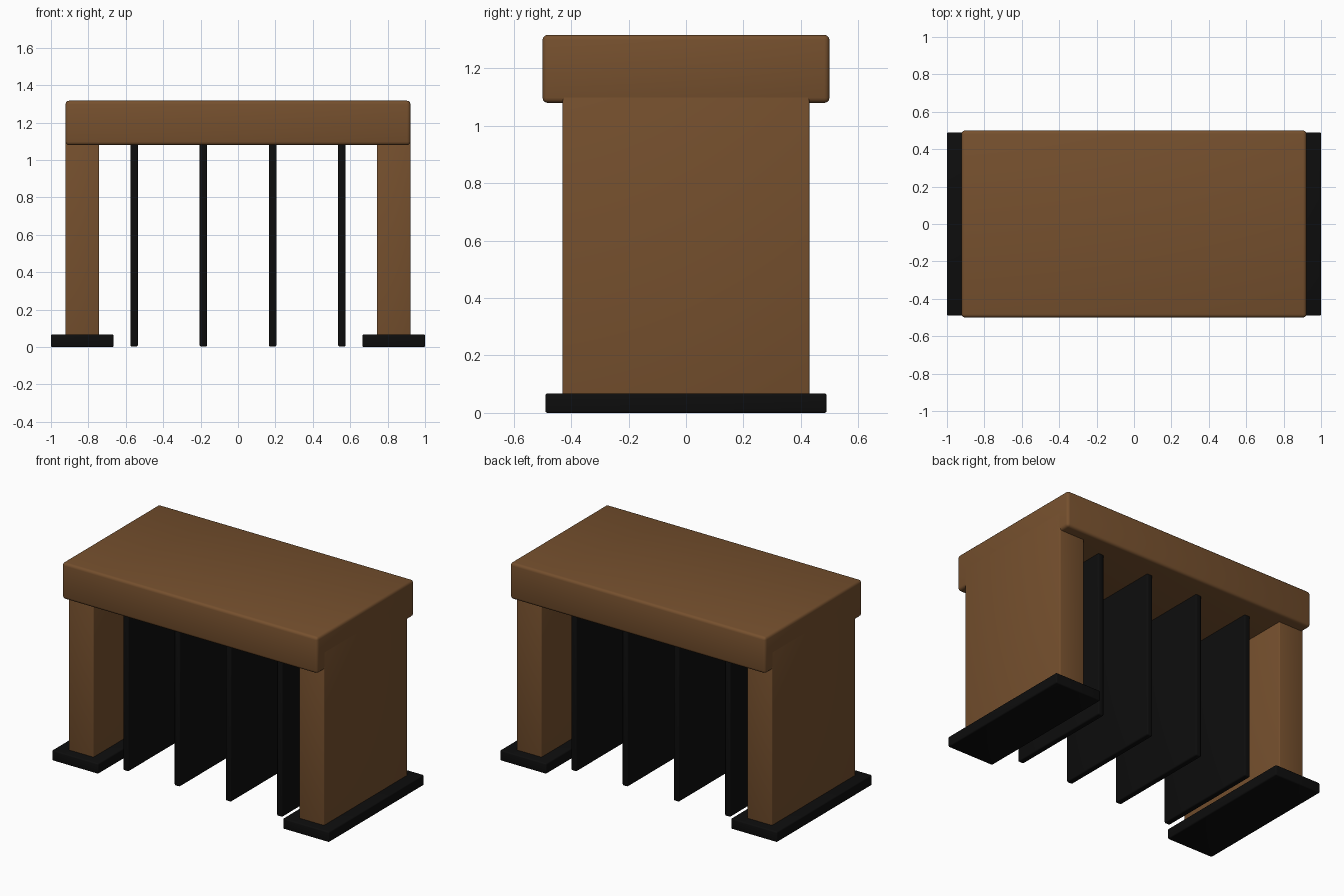
import bpy
import math

cube = bpy.data.objects.get("Cube")
if cube:
    bpy.data.objects.remove(cube, do_unlink=True)


def make_material(name, rgb):
    mat = bpy.data.materials.new(name)
    mat.use_nodes = True
    color = (*rgb, 1.0)
    mat.diffuse_color = color
    bsdf = next(n for n in mat.node_tree.nodes if n.type == "BSDF_PRINCIPLED")
    bsdf.inputs["Base Color"].default_value = color
    return mat


wood = make_material("brown wood", (0.18, 0.08, 0.027))
black = make_material("black rubber", (0.004, 0.004, 0.004))


def rounded_box(name, low, high, mat, radius):
    """Box between two corners with softly rounded edges."""
    center = [(a + b) / 2 for a, b in zip(low, high)]
    size = [b - a for a, b in zip(low, high)]
    bpy.ops.mesh.primitive_cube_add(size=1, location=center)
    obj = bpy.context.object
    obj.name = name
    obj.scale = size
    bpy.ops.object.transform_apply(location=False, rotation=False, scale=True)
    obj.data.materials.append(mat)
    bevel = obj.modifiers.new("rounded edges", "BEVEL")
    bevel.width = radius
    bevel.segments = 3
    bpy.ops.object.modifier_apply(modifier=bevel.name)
    bpy.ops.object.shade_smooth_by_angle(angle=math.radians(35))
    return obj


# Thick top beam
rounded_box("top_beam", (-0.922, -0.5, 1.08), (0.922, 0.5, 1.317), wood, 0.018)

# Side walls standing on base plates
for side, s in (("left", 1), ("right", -1)):
    x0, x1 = sorted((s * 0.742, s * 0.922))
    rounded_box(side + "_wall", (x0, -0.43, 0.004), (x1, 0.43, 1.2), wood, 0.006)
    x0, x1 = sorted((s * 0.666, s * 1.0))
    rounded_box(side + "_base", (x0, -0.49, 0), (x1, 0.49, 0.068), black, 0.008)

# Hanging divider panels
for i in range(4):
    x = (i - 1.5) * 0.37
    rounded_box(f"divider_panel_{i + 1}", (x - 0.02, -0.365, 0.003),
                (x + 0.02, 0.365, 1.15), black, 0.008)
